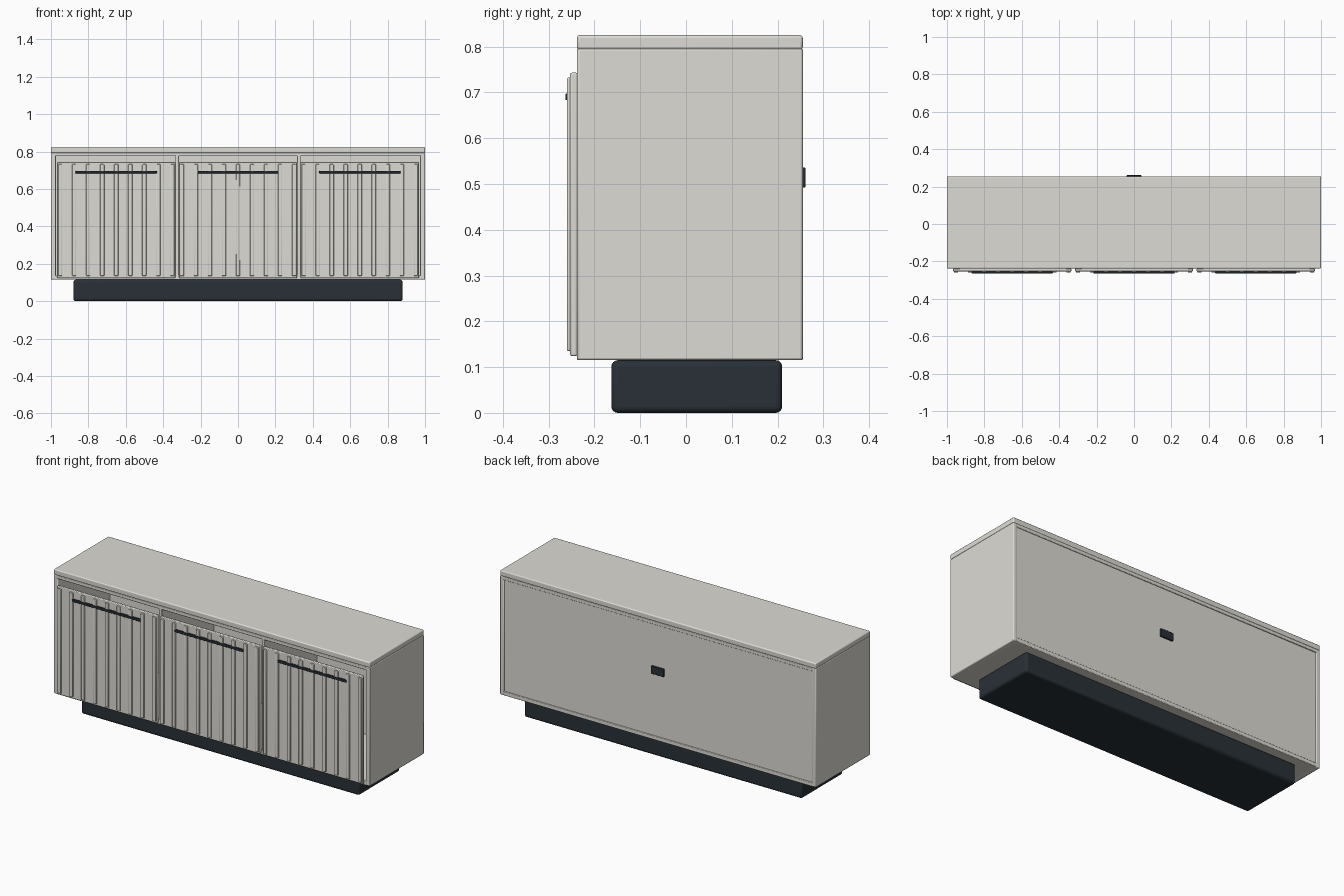
import bpy

if "Cube" in bpy.data.objects:
    bpy.data.objects.remove(bpy.data.objects["Cube"])

def material(name, color):
    m = bpy.data.materials.new(name)
    m.diffuse_color = (*color, 1)
    m.use_nodes = True
    m.node_tree.nodes["Principled BSDF"].inputs["Base Color"].default_value = m.diffuse_color
    return m

PALE = material("pale_lacquer", (0.72, 0.71, 0.66))
DARK = material("dark_metal", (0.022, 0.03, 0.037))

def box(name, x, y, z, mat=PALE, bevel=0.003, segments=2):
    """Bevelled box from (min, max) ranges on each axis."""
    bpy.ops.mesh.primitive_cube_add(
        size=1, location=[(a + b) / 2 for a, b in (x, y, z)])
    ob = bpy.context.object
    ob.name = name
    ob.scale = [b - a for a, b in (x, y, z)]
    bpy.ops.object.transform_apply(location=False, rotation=False, scale=True)
    mod = ob.modifiers.new("soft_edges", 'BEVEL')
    mod.width = bevel
    mod.segments = segments
    ob.data.materials.append(mat)
    bpy.ops.object.shade_smooth_by_angle()
    return ob

FRONT, BACK = -0.238, 0.255

# plinth
box("plinth", (-0.88, 0.88), (-0.163, 0.21), (0, 0.115), DARK, 0.014, 4)

# open carcass
box("top_slab", (-1, 1), (FRONT, BACK), (0.793, 0.825), bevel=0.006, segments=3)
box("top_rail", (-0.98, 0.98), (FRONT, BACK), (0.775, 0.795))
box("bottom_panel", (-0.98, 0.98), (FRONT, BACK), (0.115, 0.138))
for s, side in ((-1, "left"), (1, "right")):
    box(side + "_side", sorted((s * 0.974, s * 1.0)), (FRONT, BACK),
        (0.115, 0.796), bevel=0.005)
    box(side + "_divider", (s * 0.325 - 0.009, s * 0.325 + 0.009),
        (FRONT, 0.24), (0.13, 0.78), bevel=0.002)
box("back_panel", (-0.977, 0.977), (0.236, 0.25), (0.132, 0.782), bevel=0.002)

# cable outlet on the back
box("cable_outlet", (-0.04, 0.04), (0.245, 0.261), (0.492, 0.536), DARK, 0.003)

# ribbed doors with slim handles
for i, cx in enumerate((-0.651, 0, 0.651)):
    n = f"door_{i + 1}"
    box(n, (cx - 0.316, cx + 0.316), (-0.253, -0.237), (0.124, 0.743), bevel=0.004)
    for k in range(9):
        rx = cx + (k - 4) * 0.075
        box(f"{n}_rib_{k + 1}", (rx - 0.011, rx + 0.011), (-0.26, -0.25),
            (0.135, 0.732), bevel=0.003)
    box(n + "_handle", (cx - 0.217, cx + 0.217), (-0.2635, -0.252),
        (0.683, 0.697), DARK, 0.002)
